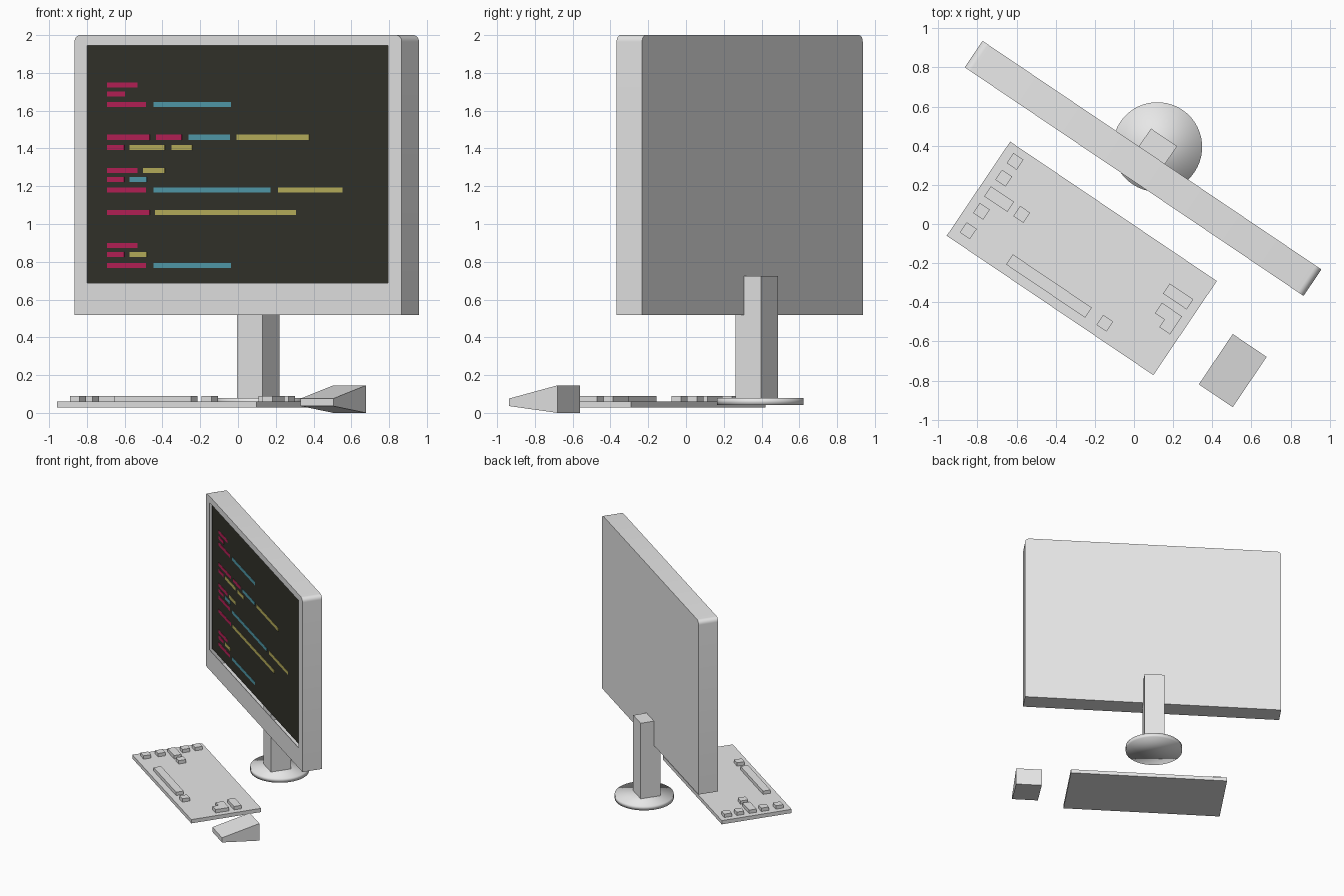
import bpy, bmesh, math
from mathutils import Matrix

if "Cube" in bpy.data.objects:
    bpy.data.objects.remove(bpy.data.objects["Cube"])

ROT = Matrix.Rotation(math.radians(-34), 4, 'Z')   # whole desk set is turned


def material(name, rgb):
    lin = [((c / 255 + 0.055) / 1.055) ** 2.4 for c in rgb]
    m = bpy.data.materials.new(name)
    m.diffuse_color = (*lin, 1)
    m.use_nodes = True
    m.node_tree.nodes["Principled BSDF"].inputs["Base Color"].default_value = m.diffuse_color
    return m


GREY = material("light_grey", (231, 231, 231))
DARK = material("screen_dark", (51, 51, 43))
PINK = material("code_pink", (185, 33, 88))
BLUE = material("code_blue", (82, 157, 173))
YELLOW = material("code_yellow", (187, 178, 93))


def finish(name, bm, mat):
    bmesh.ops.recalc_face_normals(bm, faces=bm.faces[:])
    me = bpy.data.meshes.new(name)
    bm.to_mesh(me)
    bm.free()
    me.materials.append(mat)
    ob = bpy.data.objects.new(name, me)
    ob.matrix_world = ROT
    bpy.context.collection.objects.link(ob)
    return ob


def prism(name, pts, vec, mat):
    """Extrude a closed 3D outline along vec."""
    bm = bmesh.new()
    face = bm.faces.new([bm.verts.new(p) for p in pts])
    ext = bmesh.ops.extrude_face_region(bm, geom=[face])
    verts = [g for g in ext["geom"] if isinstance(g, bmesh.types.BMVert)]
    bmesh.ops.translate(bm, verts=verts, vec=vec)
    return finish(name, bm, mat)


def box(name, a, b, z, mat=GREY):
    pts = [(a[0], b[0], z[0]), (a[1], b[0], z[0]), (a[1], b[1], z[0]), (a[0], b[1], z[0])]
    return prism(name, pts, (0, 0, z[1] - z[0]), mat)


def grow(span, d):
    return (span[0] - d, span[1] + d)


def carve(ob, cutter):
    """Boolean-subtract a temporary cutter."""
    mod = ob.modifiers.new("cut", 'BOOLEAN')
    mod.operation = 'DIFFERENCE'
    mod.object = cutter
    bpy.context.view_layer.objects.active = ob
    bpy.ops.object.modifier_apply(modifier=mod.name)
    bpy.data.objects.remove(cutter)


def smooth(ob, angle=30):
    bpy.ops.object.select_all(action='DESELECT')
    ob.select_set(True)
    bpy.context.view_layer.objects.active = ob
    bpy.ops.object.shade_smooth_by_angle(angle=math.radians(angle))


# Monitor case: rounded top corners, hollow thin shell with a screen opening
L, R, BOT, TOP, FRONT, BACK, RAD = -1.165, 0.924, 0.517, 2.0, 0.18, 0.343, 0.035
outline = [(L, FRONT, BOT), (R, FRONT, BOT)]
for cx, start in ((R - RAD, 0), (L + RAD, 90)):
    for i in range(7):
        t = math.radians(start + i * 15)
        outline.append((cx + RAD * math.cos(t), FRONT, TOP - RAD + RAD * math.sin(t)))
case = prism("monitor_case", outline, (0, BACK - FRONT, 0), GREY)

OPEN_A, OPEN_Z = (-1.085, 0.836), (0.687, 1.946)
SHELL = 0.004
carve(case, box("cavity_cutter", (L + 0.014, R - 0.014), (FRONT + SHELL, BACK - SHELL),
                (BOT + SHELL, TOP - 0.014)))
carve(case, box("opening_cutter", OPEN_A, (FRONT - 0.05, FRONT + 0.05), OPEN_Z))
smooth(case)

# Screen panel set back behind the opening and a little larger than it
face_b = FRONT + 0.036
box("screen", grow(OPEN_A, 0.038), (face_b, face_b + 0.004), grow(OPEN_Z, 0.012), DARK)

# Coloured bars on the screen: height, then colour and its extent as seen from the front
P, B, Y = PINK, BLUE, YELLOW
ROWS = [
    (1.741, (P, -0.695, -0.535)),
    (1.693, (P, -0.695, -0.60)),
    (1.638, (P, -0.695, -0.49), (B, -0.45, -0.04)),
    (1.464, (P, -0.695, -0.47), (P, -0.435, -0.30), (B, -0.265, -0.045), (Y, -0.01, 0.375)),
    (1.410, (P, -0.695, -0.605), (Y, -0.575, -0.39), (Y, -0.355, -0.245)),
    (1.288, (P, -0.695, -0.535), (Y, -0.505, -0.39)),
    (1.240, (P, -0.695, -0.605), (B, -0.575, -0.485)),
    (1.184, (P, -0.695, -0.49), (B, -0.45, 0.17), (Y, 0.21, 0.55)),
    (1.066, (P, -0.695, -0.47), (Y, -0.44, 0.305)),
    (0.890, (P, -0.695, -0.535)),
    (0.843, (P, -0.695, -0.605), (Y, -0.575, -0.485)),
    (0.784, (P, -0.695, -0.49), (B, -0.45, -0.04)),
]


def along(x):
    """Front-view x to distance along the turned screen."""
    return (x + 0.003 - face_b * 0.559) / 0.829


for i, (z, *bars) in enumerate(ROWS):
    for j, (mat, x0, x1) in enumerate(bars):
        box(f"code_bar_{i}_{j}", (along(x0), along(x1)), (face_b - 0.002, face_b),
            (z - 0.018, z + 0.009), mat)

# Stand: square post and round, softly shaded foot
box("stand_post", (-0.201, -0.040), (0.289, 0.453), (0.06, 0.725))
bm = bmesh.new()
bmesh.ops.create_cone(bm, cap_ends=True, segments=48, radius1=0.229, radius2=0.229, depth=0.037,
                      matrix=Matrix.Translation((-0.121, 0.393, 0.0605)))
smooth(finish("stand_foot", bm, GREY), 180)

# Keyboard and its keys: (centre along, centre deep, width)
box("keyboard", (-0.76, 0.514), (-0.585, -0.005), (0.028, 0.06))
KEYS = [(-0.683, -0.075, 0.062), (-0.683, -0.178, 0.062), (-0.643, -0.28, 0.142),
        (-0.683, -0.382, 0.062), (-0.683, -0.502, 0.062), (-0.503, -0.28, 0.062),
        (-0.183, -0.506, 0.487), (0.160, -0.504, 0.062), (0.394, -0.181, 0.145)]
KEY_Z = (0.055, 0.089)
for i, (a, b, w) in enumerate(KEYS):
    box(f"key_{i}", (a - w / 2, a + w / 2), (b - 0.031, b + 0.031), KEY_Z)
corner = [(0.344, -0.254), (0.344, -0.318), (0.402, -0.318), (0.402, -0.365), (0.468, -0.365), (0.468, -0.254)]
prism("corner_key", [(a, b, KEY_Z[0]) for a, b in corner], (0, 0, KEY_Z[1] - KEY_Z[0]), GREY)

# Mouse: wedge tapering toward the front
side = [(-0.494, 0.036), (-0.494, 0.076), (-0.184, 0.146), (-0.184, 0.0)]
prism("mouse", [(0.733, b, z) for b, z in side], (0.209, 0, 0), GREY)
